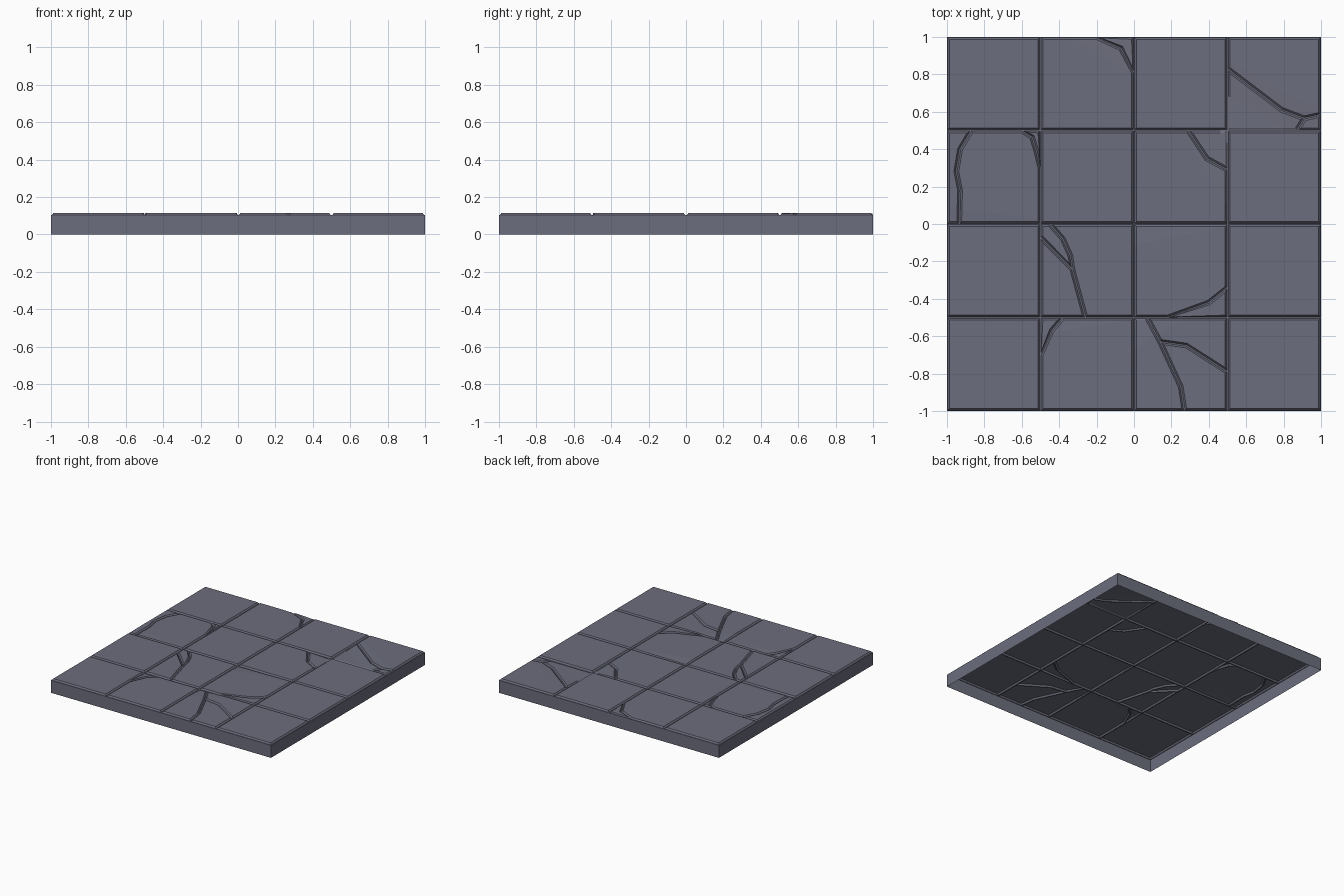
import bpy, bmesh
from mathutils import Vector

if "Cube" in bpy.data.objects:
    bpy.data.objects.remove(bpy.data.objects["Cube"])

TOP, GROOVE = 0.115, 0.103
stone = bpy.data.materials.new("slate grey")
stone.diffuse_color = (0.15, 0.155, 0.205, 1)
stone.use_nodes = True
stone.node_tree.nodes["Principled BSDF"].inputs["Base Color"].default_value = stone.diffuse_color

# Cracks per tile (column, row from the lower left): polylines from edge to edge
CRACKS = {
    (1, 3): [[(-.2, 1), (-.07, .94), (0, .81)]],
    (3, 3): [[(.5, .83), (.79, .61), (.91, .565), (1, .585)], [(.91, .565), (.87, .5)]],
    (0, 2): [[(-.87, .5), (-.93, .4), (-.95, .28), (-.93, .18), (-.935, 0)],
             [(-.6, .5), (-.545, .465), (-.522, .39), (-.5, .3)]],
    (2, 2): [[(.29, .5), (.39, .35), (.5, .29)]],
    (1, 1): [[(-.5, -.07), (-.33, -.24), (-.26, -.5)],
             [(-.45, 0), (-.38, -.08), (-.34, -.17), (-.33, -.24)]],
    (2, 1): [[(.18, -.5), (.4, -.42), (.5, -.34)]],
    (1, 0): [[(-.5, -.7), (-.44, -.57), (-.38, -.5)]],
    (2, 0): [[(.07, -.5), (.14, -.63), (.25, -.87), (.27, -1)],
             [(.14, -.63), (.28, -.65), (.5, -.79)]],
}
# Worn facets per tile: point on the crease, downhill direction, slope
WEAR = {
    (1, 3): [((-.12, .87), (.6, 1), .03)],
    (3, 3): [((.65, .8), (-.5, -.85), .04)],
    (0, 2): [((-.78, .06), (-.12, -1), .05)],
    (2, 2): [((.36, .32), (1, .6), .04)],
    (2, 1): [((.2, -.07), (-.2, 1), .06)],
    (1, 0): [((-.3, -.56), (-.16, 1), .06)],
    (2, 0): [((.08, -.62), (-.6, 1), .05)],
}


def insert_point(poly, p):
    """Put p on the polygon outline; return the new outline or None."""
    for i, a in enumerate(poly):
        if (a - p).length < 1e-4:
            return poly
        b = poly[(i + 1) % len(poly)]
        t = (p - a).dot(b - a) / (b - a).length_squared
        if 0 < t < 1 and (a.lerp(b, t) - p).length < 1e-4 and (b - p).length > 1e-4:
            return poly[:i + 1] + [p] + poly[i + 1:]
    return None


def split(poly, crack):
    """Split a counter-clockwise polygon along a crack."""
    out = insert_point(poly, crack[0])
    out = out and insert_point(out, crack[-1])
    if not out:
        return [poly]
    find = lambda p: min(range(len(out)), key=lambda k: (out[k] - p).length)
    i, j, n = find(crack[0]), find(crack[-1]), len(out)
    walk = lambda a, b: [out[(a + k) % n] for k in range((b - a) % n + 1)]
    mid = crack[1:-1]
    return [walk(j, i) + mid, walk(i, j) + mid[::-1]]


def inset(poly, d):
    res = []
    for i, p in enumerate(poly):
        e1 = (p - poly[i - 1]).normalized()
        e2 = (poly[(i + 1) % len(poly)] - p).normalized()
        n1, n2 = Vector((-e1.y, e1.x)), Vector((-e2.y, e2.x))
        res.append(p + (n1 + n2) * (d / max(1 + n1.dot(n2), .25)))
    return res


def finish(bm, name):
    me = bpy.data.meshes.new(name)
    bm.to_mesh(me)
    bm.free()
    me.materials.append(stone)
    bpy.context.collection.objects.link(bpy.data.objects.new(name, me))


# Paving tiles: each piece is groove floor, bevel and top
for c in range(4):
    for r in range(4):
        x, y = c * .5 - 1, r * .5 - 1
        pieces = [[Vector(p) for p in ((x, y), (x + .5, y), (x + .5, y + .5), (x, y + .5))]]
        for crack in CRACKS.get((c, r), []):
            crack = [Vector(p) for p in crack]
            pieces = [q for p in pieces for q in split(p, crack)]
        bm = bmesh.new()
        for poly in pieces:
            rings = [[bm.verts.new((*p, z)) for p in inset(poly, d)]
                     for d, z in ((0, GROOVE), (.004, GROOVE), (.013, TOP))]
            n = len(poly)
            for lo, hi in zip(rings, rings[1:]):
                for k in range(n):
                    m = (k + 1) % n
                    bm.faces.new((lo[k], lo[m], hi[m], hi[k]))
            bm.faces.new(rings[-1])
        for co, d, slope in WEAR.get((c, r), []):
            co, d = Vector((*co, TOP)), Vector((*d, 0)).normalized()
            for step in (0, .007 / slope):
                bmesh.ops.bisect_plane(bm, geom=bm.verts[:] + bm.edges[:] + bm.faces[:],
                                       plane_co=co + d * step, plane_no=d)
            for v in bm.verts:
                dist = (v.co - co).dot(d)
                if v.co.z > TOP - .0005 and dist > 0:
                    v.co.z -= min(dist * slope, .007)
        finish(bm, f"paving_tile_{c}_{r}")

# Side walls, open underneath
bm = bmesh.new()
corners = [(-1, -1), (1, -1), (1, 1), (-1, 1)]
low = [bm.verts.new((*p, 0)) for p in corners]
high = [bm.verts.new((*p, GROOVE)) for p in corners]
for k in range(4):
    m = (k + 1) % 4
    bm.faces.new((low[k], low[m], high[m], high[k]))
finish(bm, "side_walls")
